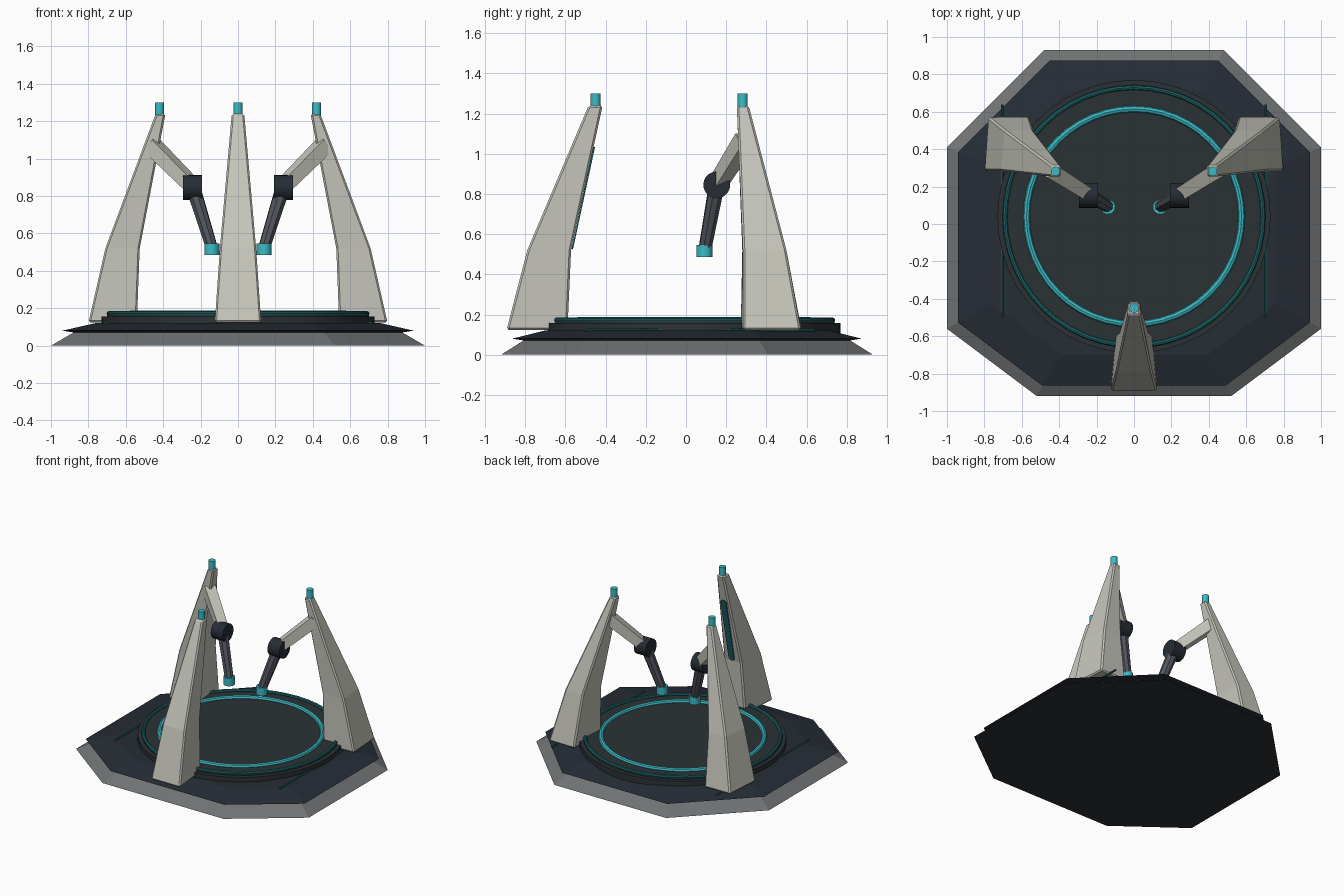
import bpy, bmesh, math
from mathutils import Vector

cube = bpy.data.objects.get("Cube")
if cube:
    bpy.data.objects.remove(cube, do_unlink=True)


def material(name, r, g, b):
    m = bpy.data.materials.new(name)
    m.use_nodes = True
    m.diffuse_color = (r, g, b, 1)
    m.node_tree.nodes["Principled BSDF"].inputs["Base Color"].default_value = (r, g, b, 1)
    return m


cream = material("cream shell", .56, .56, .50)
navy = material("dark navy", .019, .026, .036)
charcoal = material("charcoal deck", .024, .031, .036)
grey = material("base grey", .16, .17, .175)
steel = material("arm steel", .085, .095, .115)
cyan = material("bright cyan", .045, .50, .56)
teal = material("dark teal", .012, .13, .14)

CENTRE_Y = 0.04


def finish(name, bm, mat, smooth=False, bevel=0):
    bmesh.ops.recalc_face_normals(bm, faces=bm.faces)
    mesh = bpy.data.meshes.new(name)
    bm.to_mesh(mesh)
    bm.free()
    mesh.materials.append(mat)
    obj = bpy.data.objects.new(name, mesh)
    bpy.context.collection.objects.link(obj)
    if bevel:
        mod = obj.modifiers.new("edge bevel", "BEVEL")
        mod.width = bevel
        mod.segments = 1
    if smooth:
        bpy.ops.object.select_all(action="DESELECT")
        obj.select_set(True)
        bpy.context.view_layer.objects.active = obj
        bpy.ops.object.shade_smooth_by_angle(angle=math.radians(40))
    return obj


def loft(name, rings, mat, **kw):
    """Solid skinned through rings of points, capped at both ends."""
    bm = bmesh.new()
    loops = [[bm.verts.new(p) for p in ring] for ring in rings]
    n = len(loops[0])
    for a, b in zip(loops, loops[1:]):
        for i in range(n):
            j = (i + 1) % n
            bm.faces.new((a[i], a[j], b[j], b[i]))
    bm.faces.new(loops[0])
    bm.faces.new(loops[-1])
    return finish(name, bm, mat, **kw)


def rod(name, start, end, r1, r2, mat, sides=16, spin=0.0, smooth=True):
    """Prism or cylinder between two points."""
    start, end = Vector(start), Vector(end)
    turn = (end - start).to_track_quat("Z", "Y")
    rings = []
    for p, r in ((start, r1), (end, r2)):
        angles = [spin + math.tau * i / sides for i in range(sides)]
        rings.append([p + turn @ Vector((r * math.cos(a), r * math.sin(a), 0)) for a in angles])
    return loft(name, rings, mat, smooth=smooth)


def torus(name, radius, thick, z, mat, n=48, m=8):
    bm = bmesh.new()
    grid = []
    for i in range(n):
        a = math.tau * i / n
        row = []
        for j in range(m):
            b = math.tau * j / m
            r = radius + thick * math.cos(b)
            row.append(bm.verts.new((r * math.cos(a), CENTRE_Y + r * math.sin(a), z + thick * math.sin(b))))
        grid.append(row)
    for i in range(n):
        for j in range(m):
            p, q, k = grid[i], grid[(i + 1) % n], (j + 1) % m
            bm.faces.new((p[j], q[j], q[k], p[k]))
    return finish(name, bm, mat, smooth=True)


# Octagonal base: grey skirt with a dark sloping plate above it
half = [(.48, .93), (1, .41), (1, -.56), (.52, -.92)]
outline = half + [(-x, y) for x, y in reversed(half)]


def octagon(scale, z):
    return [(x * scale, y * scale, z) for x, y in outline]


skirt = loft("base_skirt", [octagon(1, 0), octagon(.88, .07)], grey)
skirt.data.materials.append(charcoal)
for face in skirt.data.polygons:
    if face.normal.z < -.9:
        face.material_index = 1
loft("base_plate", [octagon(.86, .068), octagon(.94, .08), octagon(.76, .121)], navy)

# Round platform with two light rings
for name, r, z0, z1 in (("platform_step", .73, .1, .157), ("platform_deck", .70, .15, .168)):
    rod(name, (0, CENTRE_Y, z0), (0, CENTRE_Y, z1), r, r, charcoal, sides=48)
torus("outer_ring", .69, .013, .172, teal)
torus("inner_ring", .575, .018, .17, cyan)

# Front tower
LEVELS = (.124, .52, 1.24)
front = [(.125, -.893, .095, -.59), (.098, -.79, .075, -.572), (.034, -.485, .03, -.415)]
rings = [[(-wo, yo, z), (wo, yo, z), (wi, yi, z), (-wi, yi, z)]
         for z, (wo, yo, wi, yi) in zip(LEVELS, front)]
loft("front_tower", rings, cream, bevel=.01)
rod("front_beacon", (0, -.45, 1.23), (0, -.45, 1.30), .025, .025, cyan)

# Thin rounded light strip on the inner face of the front tower
low, high = Vector((0, -.562, .55)), Vector((0, -.463, 1.01))
along = (high - low).normalized()
out = Vector((0, along.z, -along.y))
strip = []
for offset in (-.002, .005):
    ring = []
    for i in range(16):
        a = math.tau * i / 16
        end = high if math.sin(a) > 0 else low
        ring.append(end + out * offset + Vector((.025 * math.cos(a), 0, 0)) + along * .025 * math.sin(a))
    strip.append(ring)
loft("front_tower_light_strip", strip, teal)

# Rear towers, arms and floor lines, mirrored left and right
rear = [[(.80, .285), (.78, .572), (.56, .575), (.54, .272)],
        [(.71, .283), (.69, .50), (.535, .50), (.525, .28)],
        [(.44, .253), (.44, .312), (.388, .312), (.388, .253)]]
for side, s in (("left", 1), ("right", -1)):
    rings = [[(s * x, y, z) for x, y in ring] for z, ring in zip(LEVELS, rear)]
    loft(side + "_tower", rings, cream, bevel=.01)
    rod(side + "_beacon", (s * .42, .282, 1.23), (s * .42, .282, 1.30), .025, .025, cyan)
    rod(side + "_upper_arm", (s * .46, .295, 1.07), (s * .245, .16, .855), .058, .05, cream,
        sides=4, spin=math.pi / 4, smooth=False)
    rod(side + "_elbow", (s * .193, .153, .845), (s * .295, .153, .845), .067, .067, navy, sides=20)
    rod(side + "_forearm", (s * .235, .15, .83), (s * .142, .095, .53), .04, .033, steel, sides=8, smooth=False)
    rod(side + "_tool_tip", (s * .14, .092, .485), (s * .14, .092, .545), .04, .04, cyan)
    rod(side + "_floor_line", (s * .705, -.5, .123), (s * .705, .64, .123), .007, .007, teal, sides=8)
